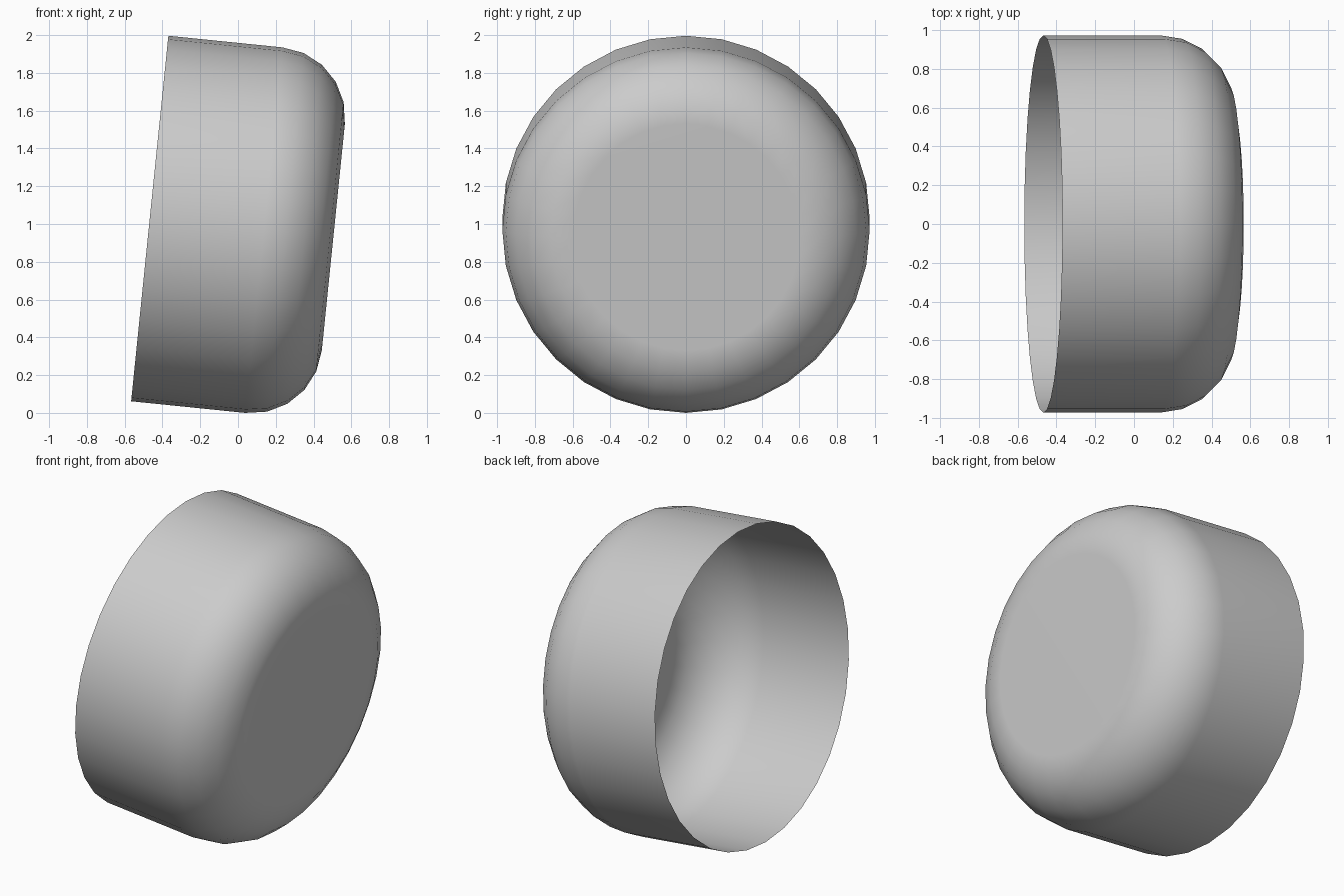
import bpy, bmesh
from math import sin, cos, pi
from mathutils import Matrix

if "Cube" in bpy.data.objects:
    bpy.data.objects.remove(bpy.data.objects["Cube"])

SIDES = 32
RADIUS = 0.9725      # outer radius of the cup
STRAIGHT = 0.607     # length of the straight wall
FILLET = 0.37        # rounding between wall and closed end
STEPS = 5
TILT = 0.1015        # lean of the axis, radians

# Profile (distance along the axis, radius): open rim, wall, rounded corner
profile = [(0, RADIUS)]
for i in range(STEPS + 1):
    a = i / STEPS * pi / 2
    profile.append((STRAIGHT + FILLET * sin(a), RADIUS - FILLET * (1 - cos(a))))

# Lathe the profile around the x axis
bm = bmesh.new()
rings = []
for s, r in profile:
    rings.append([bm.verts.new((s, r * sin(2 * pi * k / SIDES), r * cos(2 * pi * k / SIDES)))
                  for k in range(SIDES)])
for low, high in zip(rings, rings[1:]):
    for k in range(SIDES):
        n = (k + 1) % SIDES
        bm.faces.new((low[k], low[n], high[n], high[k]))

# Flat closed end; the other end stays open
cap = bm.faces.new(rings[-1])
bmesh.ops.recalc_face_normals(bm, faces=bm.faces)
cap.normal_update()
if cap.normal.x < 0:
    bmesh.ops.reverse_faces(bm, faces=bm.faces)

# Lean the cup, then centre it and stand it on the ground
bm.transform(Matrix.Rotation(TILT, 4, 'Y'))
xs = [v.co.x for v in bm.verts]
zs = [v.co.z for v in bm.verts]
bm.transform(Matrix.Translation((-(min(xs) + max(xs)) / 2, 0, -min(zs))))

mesh = bpy.data.meshes.new("round_cup")
bm.to_mesh(mesh)
bm.free()
cup = bpy.data.objects.new("round_cup", mesh)
bpy.context.collection.objects.link(cup)

# Smooth shading with a truly flat end
mesh.shade_smooth()
cup.modifiers.new("flat_end_normals", 'WEIGHTED_NORMAL')
